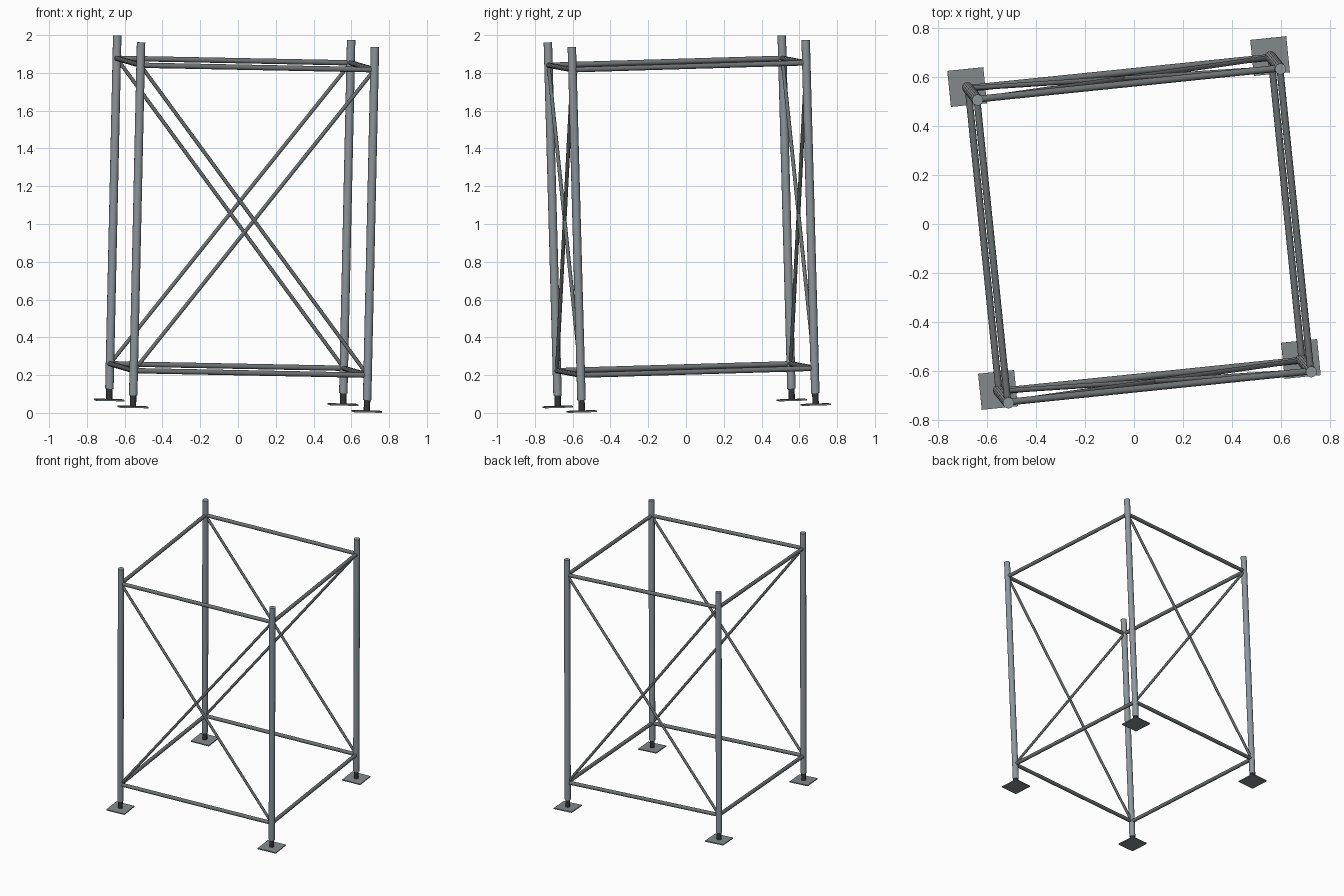
import bpy
from mathutils import Vector, Euler, Matrix

cube = bpy.data.objects.get("Cube")
if cube:
    bpy.data.objects.remove(cube, do_unlink=True)


def material(name, rgb):
    m = bpy.data.materials.new(name)
    m.use_nodes = True
    m.diffuse_color = (*rgb, 1)
    m.node_tree.nodes["Principled BSDF"].inputs["Base Color"].default_value = (*rgb, 1)
    return m


STEEL = material("galvanised_steel", (0.27, 0.31, 0.33))
BAR = material("dark_steel", (0.15, 0.165, 0.17))
JACK = material("blackened_steel", (0.035, 0.035, 0.037))
PLATE = material("plate_steel", (0.23, 0.255, 0.265))

# The whole frame leans slightly and is turned about the vertical
LEAN = Matrix.Translation((0, 0.004, 0.038)) @ Euler((0.0295, 0.0193, 0.102)).to_matrix().to_4x4()
HALF = 0.6225
LOW, HIGH, TOP = 0.192, 1.81, 1.931


def finish(name, mat):
    ob = bpy.context.object
    ob.name = name
    ob.data.materials.append(mat)
    return ob


def tube(name, a, b, radius, mat, sides=16):
    a, b = LEAN @ Vector(a), LEAN @ Vector(b)
    d = b - a
    bpy.ops.mesh.primitive_cylinder_add(
        vertices=sides, radius=radius, depth=d.length, location=(a + b) / 2,
        rotation=d.to_track_quat("Z", "Y").to_euler())
    ob = finish(name, mat)
    bpy.ops.object.shade_smooth_by_angle()
    return ob


# Uprights with screw jacks and base plates
for side, sx in (("right", -1), ("left", 1)):
    for end, sy in (("front", -1), ("back", 1)):
        x, y = sx * HALF, sy * HALF
        tag = f"{end}_{side}"
        tube(f"upright_{tag}", (x, y, 0.06), (x, y, TOP), 0.0225, STEEL)
        tube(f"screw_jack_{tag}", (x, y, 0), (x, y, 0.12), 0.017, JACK)
        bpy.ops.mesh.primitive_cube_add(size=1)
        plate = finish(f"base_plate_{tag}", PLATE)
        plate.matrix_world = LEAN @ Matrix.LocRotScale(
            Vector((x, y, 0)), None, Vector((0.148, 0.148, 0.008)))

# Horizontal rails at both levels
for level, z in (("lower", LOW), ("upper", HIGH)):
    for s, end, side in ((-1, "front", "right"), (1, "back", "left")):
        p = s * HALF
        tube(f"{level}_rail_{end}", (-HALF, p, z), (HALF, p, z), 0.014, BAR)
        tube(f"{level}_rail_{side}", (p, -HALF, z), (p, HALF, z), 0.014, BAR)

# Crossed diagonal braces on the front and back
for end, sy in (("front", -1), ("back", 1)):
    for kind, sx in (("rising", 1), ("falling", -1)):
        tube(f"{kind}_brace_{end}", (-sx * HALF, sy * HALF, LOW),
             (sx * HALF, sy * HALF, HIGH), 0.01, BAR, 12)
